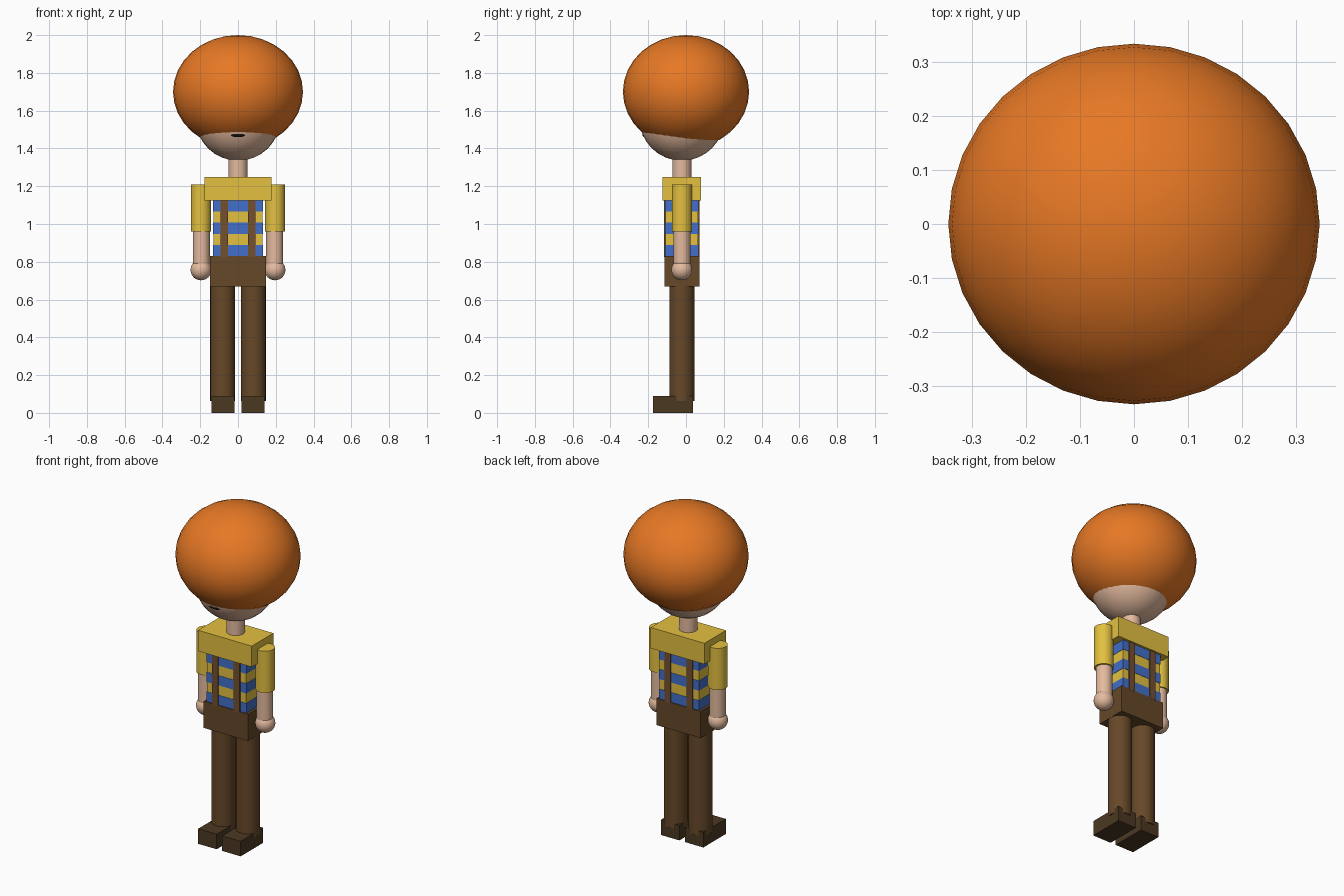
import bpy, math

if "Cube" in bpy.data.objects:
    bpy.data.objects.remove(bpy.data.objects["Cube"])

CY = -0.022  # depth axis of the body


def material(name, hex_code):
    rgb = [int(hex_code[i:i + 2], 16) / 255 for i in (0, 2, 4)]
    lin = [((c + 0.055) / 1.055) ** 2.4 if c > 0.04 else c / 12.92 for c in rgb]
    m = bpy.data.materials.new(name)
    m.diffuse_color = (*lin, 1)
    m.use_nodes = True
    m.node_tree.nodes["Principled BSDF"].inputs["Base Color"].default_value = m.diffuse_color
    return m


ORANGE = material("orange", "E67825")
SKIN = material("skin", "E4BA9E")
YELLOW = material("yellow", "E3C040")
BLUE = material("blue", "426FC8")
BROWN = material("brown", "664828")
STRAP = material("strap_brown", "75502F")
SHOE = material("shoe_brown", "4B3822")
BLACK = material("black", "15120F")


def finish(name, mat, smooth=False):
    o = bpy.context.object
    o.name = o.data.name = name
    o.data.materials.append(mat)
    bpy.ops.object.transform_apply(location=False, rotation=False, scale=True)
    if smooth:
        bpy.ops.object.shade_smooth_by_angle(angle=math.radians(40))
    return o


def box(name, mat, x, y, z):
    """Box from (min, max) ranges."""
    r = (x, y, z)
    bpy.ops.mesh.primitive_cube_add(size=1, location=[(a + b) / 2 for a, b in r])
    bpy.context.object.scale = [b - a for a, b in r]
    return finish(name, mat)


def tube(name, mat, x, radius, z0, z1):
    bpy.ops.mesh.primitive_cylinder_add(vertices=32, radius=radius, depth=z1 - z0,
                                        location=(x, CY, (z0 + z1) / 2))
    return finish(name, mat, True)


def ball(name, mat, loc, radii):
    bpy.ops.mesh.primitive_uv_sphere_add(segments=32, ring_count=16, radius=1, location=loc)
    bpy.context.object.scale = radii
    return finish(name, mat, True)


# Head
ball("hair", ORANGE, (0, 0, 1.70), (0.344, 0.334, 0.30))
ball("head", SKIN, (0, CY, 1.56), (0.225, 0.225, 0.225))
ball("mouth", BLACK, (0, -0.215, 1.473), (0.048, 0.016, 0.014))
tube("neck", SKIN, 0, 0.05, 1.22, 1.40)

# Striped torso, shoulders and hips
for i in range(5):
    w, d = (0.132, 0.088) if i % 2 == 0 else (0.130, 0.086)
    box("shirt_stripe", BLUE if i % 2 == 0 else YELLOW, (-w, w), (CY - d, CY + d),
        (0.83 + i * 0.059, 0.83 + (i + 1) * 0.059))
box("shoulders", YELLOW, (-0.178, 0.178), (CY - 0.102, CY + 0.102), (1.125, 1.25))
box("hips", BROWN, (-0.147, 0.147), (CY - 0.093, CY + 0.093), (0.67, 0.83))

for side, s in (("left", 1), ("right", -1)):
    # Suspenders, front and back
    xs = sorted((s * 0.053, s * 0.092))
    for face, f in (("front", -1), ("back", 1)):
        ys = sorted((CY + f * 0.08, CY + f * 0.094))
        box(f"{side}_{face}_suspender", STRAP, xs, ys, (0.825, 1.13))
    # Arm
    tube(f"{side}_sleeve", YELLOW, s * 0.196, 0.053, 0.96, 1.21)
    tube(f"{side}_forearm", SKIN, s * 0.194, 0.045, 0.76, 0.97)
    ball(f"{side}_hand", SKIN, (s * 0.196, CY, 0.757), (0.055, 0.055, 0.055))
    # Leg and shoe
    tube(f"{side}_leg", BROWN, s * 0.081, 0.066, 0.063, 0.68)
    box(f"{side}_shoe", SHOE, sorted((s * 0.018, s * 0.141)), (-0.176, 0.037), (0, 0.09))
